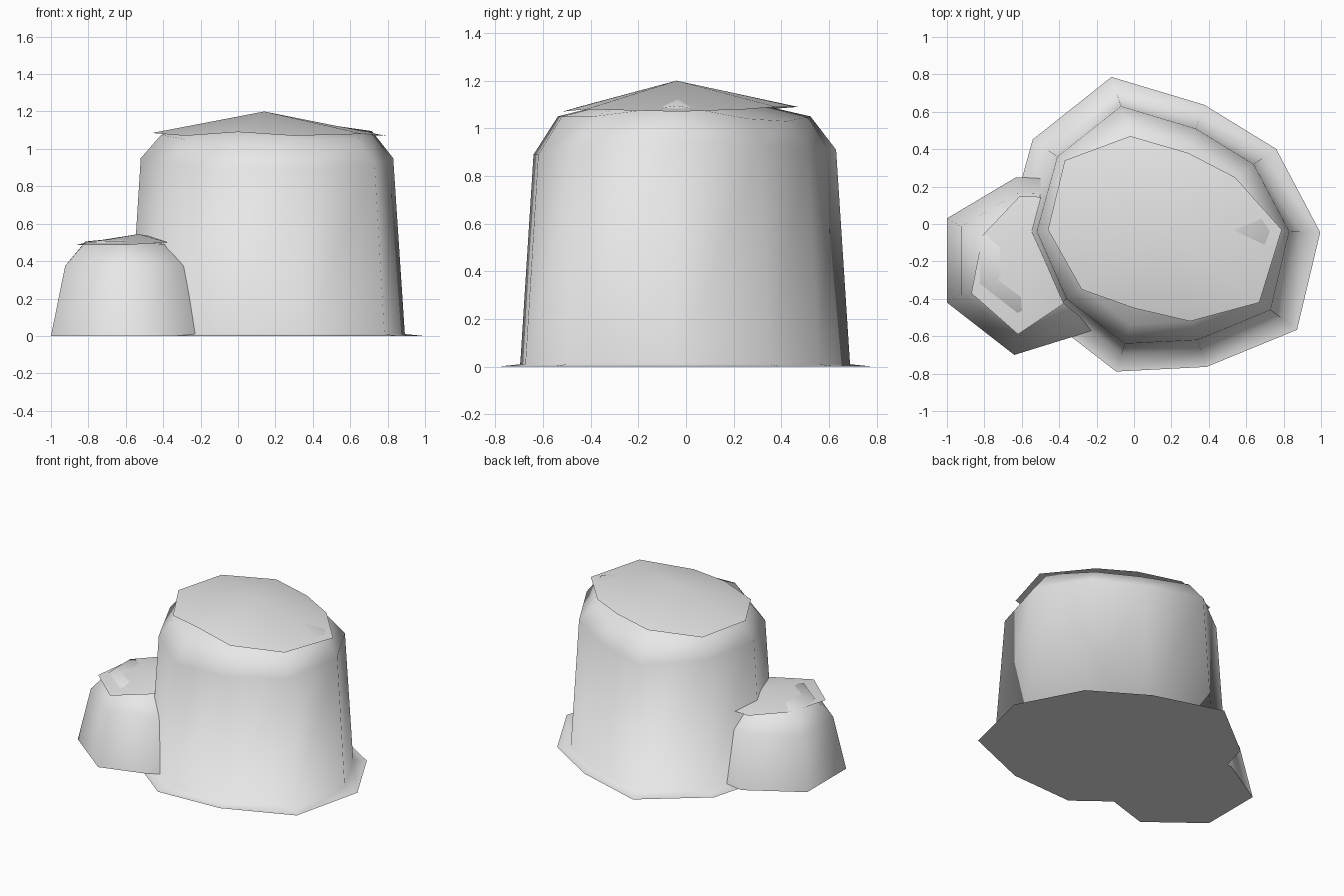
import bpy, bmesh
from mathutils import Vector

default_cube = bpy.data.objects.get("Cube")
if default_cube:
    bpy.data.objects.remove(default_cube, do_unlink=True)

# One plain grey for everything
grey = bpy.data.materials.new("light_grey")
grey.use_nodes = True
colour = (0.8, 0.8, 0.8, 1.0)
grey.diffuse_color = colour
grey.node_tree.nodes["Principled BSDF"].inputs["Base Color"].default_value = colour


def scaled_ring(outline, centre, factor, heights):
    """Scale a flat outline about a centre and lift each corner to its height."""
    centre = Vector(centre)
    if not isinstance(heights, (list, tuple)):
        heights = [heights] * len(outline)
    points = []
    for corner, height in zip(outline, heights):
        flat = centre + (Vector(corner) - centre) * factor
        points.append((flat.x, flat.y, height))
    return points


def build_stack(name, rings, apex, closed_bottom):
    """Skin the rings from bottom to top, then fan the last one to the apex."""
    bm = bmesh.new()
    loops = [[bm.verts.new(point) for point in ring] for ring in rings]
    count = len(loops[0])
    for lower, upper in zip(loops, loops[1:]):
        for i in range(count):
            j = (i + 1) % count
            bm.faces.new((lower[i], lower[j], upper[j], upper[i]))
    tip = bm.verts.new(apex)
    for i in range(count):
        bm.faces.new((loops[-1][i], loops[-1][(i + 1) % count], tip))
    for face in bm.faces:
        face.smooth = True
    if closed_bottom:
        bm.faces.new(list(reversed(loops[0]))).smooth = False
    mesh = bpy.data.meshes.new(name)
    bm.to_mesh(mesh)
    bm.free()
    mesh.materials.append(grey)
    part = bpy.data.objects.new(name, mesh)
    bpy.context.collection.objects.link(part)
    return part


# Large mound: flat skirt, steep wall, rounded shoulder, low dome
large_outline = [(0.83, -0.04), (0.64, 0.32), (0.33, 0.51), (-0.07, 0.63), (-0.41, 0.36),
                 (-0.52, -0.04), (-0.36, -0.40), (-0.05, -0.64), (0.34, -0.62), (0.73, -0.46)]
large_centre = (0.14, -0.02)
shoulder_heights = [0.95, 0.93, 0.91, 0.91, 0.93, 0.95, 0.92, 0.89, 0.89, 0.92]
rim_heights = [1.095, 1.04, 1.03, 1.05, 1.085, 1.075, 1.05, 1.05, 1.05, 1.05]
build_stack("large_mound", [
    scaled_ring(large_outline, large_centre, 1.24, 0.0),
    scaled_ring(large_outline, large_centre, 1.09, 0.01),
    scaled_ring(large_outline, large_centre, 1.0, shoulder_heights),
    scaled_ring(large_outline, large_centre, 0.835, rim_heights),
], (0.14, -0.03, 1.178), True)

# Thin overhanging sheet on the large mound
build_stack("large_cap", [[
    (0.79, -0.03, 1.07), (0.54, 0.25, 1.08), (0.29, 0.38, 1.09), (-0.02, 0.47, 1.09),
    (-0.37, 0.34, 1.08), (-0.46, -0.03, 1.085), (-0.28, -0.35, 1.07), (0.0, -0.45, 1.09),
    (0.30, -0.52, 1.07), (0.67, -0.42, 1.08),
]], (0.14, -0.04, 1.2), False)

# Small mound leaning into the side of the large one
small_outline = [(-0.22, -0.57), (-0.12, -0.1), (-0.3, 0.24), (-0.63, 0.25),
                 (-1.0, 0.03), (-1.0, -0.42), (-0.64, -0.70)]
small_centre = (-0.6, -0.2)
small_rim = [0.49, 0.48, 0.48, 0.49, 0.505, 0.502, 0.505]
build_stack("small_mound", [
    scaled_ring(small_outline, small_centre, 1.0, 0.0),
    scaled_ring(small_outline, small_centre, 0.81, 0.375),
    scaled_ring(small_outline, small_centre, 0.54, small_rim),
], (-0.56, -0.2, 0.53), True)

# Thin overhanging sheet on the small mound
build_stack("small_cap", [[
    (-0.38, -0.43, 0.5), (-0.3, -0.1, 0.5), (-0.4, 0.14, 0.5), (-0.61, 0.15, 0.5),
    (-0.81, -0.06, 0.5), (-0.87, -0.37, 0.485), (-0.62, -0.59, 0.485),
]], (-0.53, -0.2, 0.545), False)
